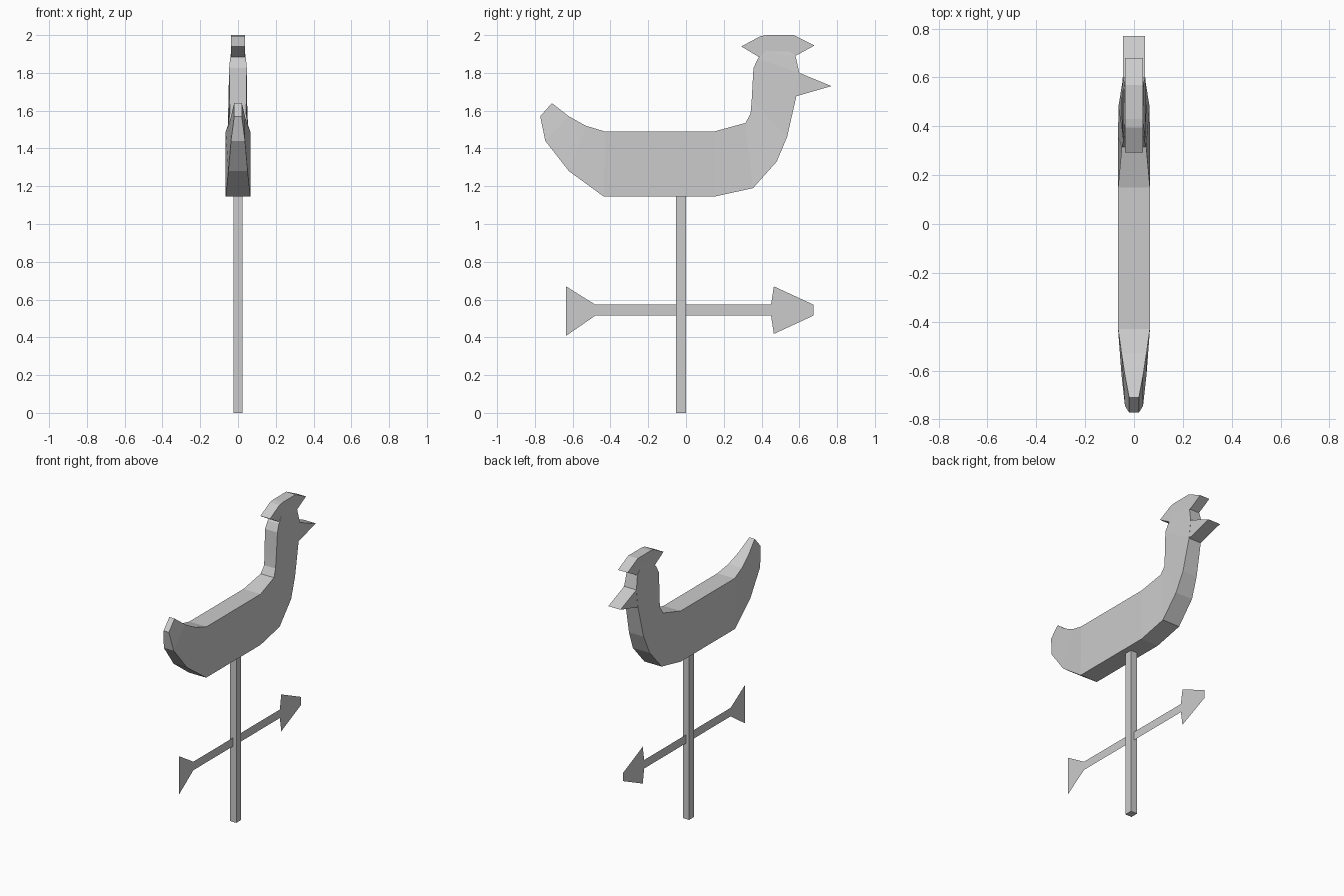
import bpy, bmesh


def finish(name, bm):
    bmesh.ops.recalc_face_normals(bm, faces=bm.faces)
    mesh = bpy.data.meshes.new(name)
    bm.to_mesh(mesh)
    bm.free()
    obj = bpy.data.objects.new(name, mesh)
    bpy.context.collection.objects.link(obj)
    return obj


def slab(name, outline, half):
    """Side profile in (y, z), extruded across x; half = 0 gives a flat sheet."""
    bm = bmesh.new()
    face = bm.faces.new([bm.verts.new((-half, y, z)) for y, z in outline])
    if half:
        ext = bmesh.ops.extrude_face_region(bm, geom=[face])
        verts = [v for v in ext["geom"] if isinstance(v, bmesh.types.BMVert)]
        bmesh.ops.translate(bm, verts=verts, vec=(2 * half, 0, 0))
    return finish(name, bm)


def loft(name, sections):
    """Four-sided rings: upper y, z, half width, then lower y, z, half width."""
    bm = bmesh.new()
    rings = []
    for ty, tz, tw, by, bz, bw in sections:
        corners = [(-tw, ty, tz), (tw, ty, tz), (bw, by, bz), (-bw, by, bz)]
        rings.append([bm.verts.new(c) for c in corners])
    for a, b in zip(rings, rings[1:]):
        for i in range(4):
            j = (i + 1) % 4
            bm.faces.new((a[i], a[j], b[j], b[i]))
    bm.faces.new(rings[0])
    bm.faces.new(rings[-1])
    return finish(name, bm)


# Bird body, from tail tip through the back and neck to the crown
loft("bird_body", [
    (-0.71, 1.64, 0.02, -0.772, 1.57, 0.02),
    (-0.62, 1.57, 0.037, -0.745, 1.44, 0.037),
    (-0.53, 1.52, 0.051, -0.62, 1.28, 0.051),
    (-0.43, 1.49, 0.065, -0.435, 1.145, 0.065),
    (0.15, 1.49, 0.065, 0.15, 1.145, 0.065),
    (0.315, 1.535, 0.05, 0.355, 1.19, 0.065),
    (0.342, 1.585, 0.043, 0.48, 1.33, 0.064),
    (0.348, 1.66, 0.044, 0.535, 1.46, 0.055),
    (0.357, 1.825, 0.047, 0.585, 1.68, 0.047),
    (0.38, 1.875, 0.042, 0.60, 1.80, 0.047),
    (0.42, 1.915, 0.036, 0.58, 1.89, 0.040),
    (0.46, 1.93, 0.034, 0.53, 1.925, 0.034),
])

# Beak and comb
slab("beak", [(0.57, 1.815), (0.60, 1.80), (0.77, 1.73), (0.585, 1.677), (0.56, 1.70)], 0.046)
slab("comb", [(0.293, 1.94), (0.395, 1.995), (0.43, 2.0), (0.57, 2.0),
              (0.68, 1.945), (0.58, 1.89), (0.48, 1.91), (0.385, 1.885)], 0.036)

# Square pole
slab("pole", [(-0.053, 0), (0.0, 0), (0.0, 1.147), (-0.053, 1.147)], 0.024)

# Thin sheet arrow through the pole
slab("arrow", [(-0.635, 0.67), (-0.48, 0.573), (0.45, 0.573), (0.465, 0.67),
               (0.675, 0.573), (0.675, 0.515), (0.465, 0.418), (0.45, 0.515),
               (-0.48, 0.515), (-0.635, 0.408)], 0)
